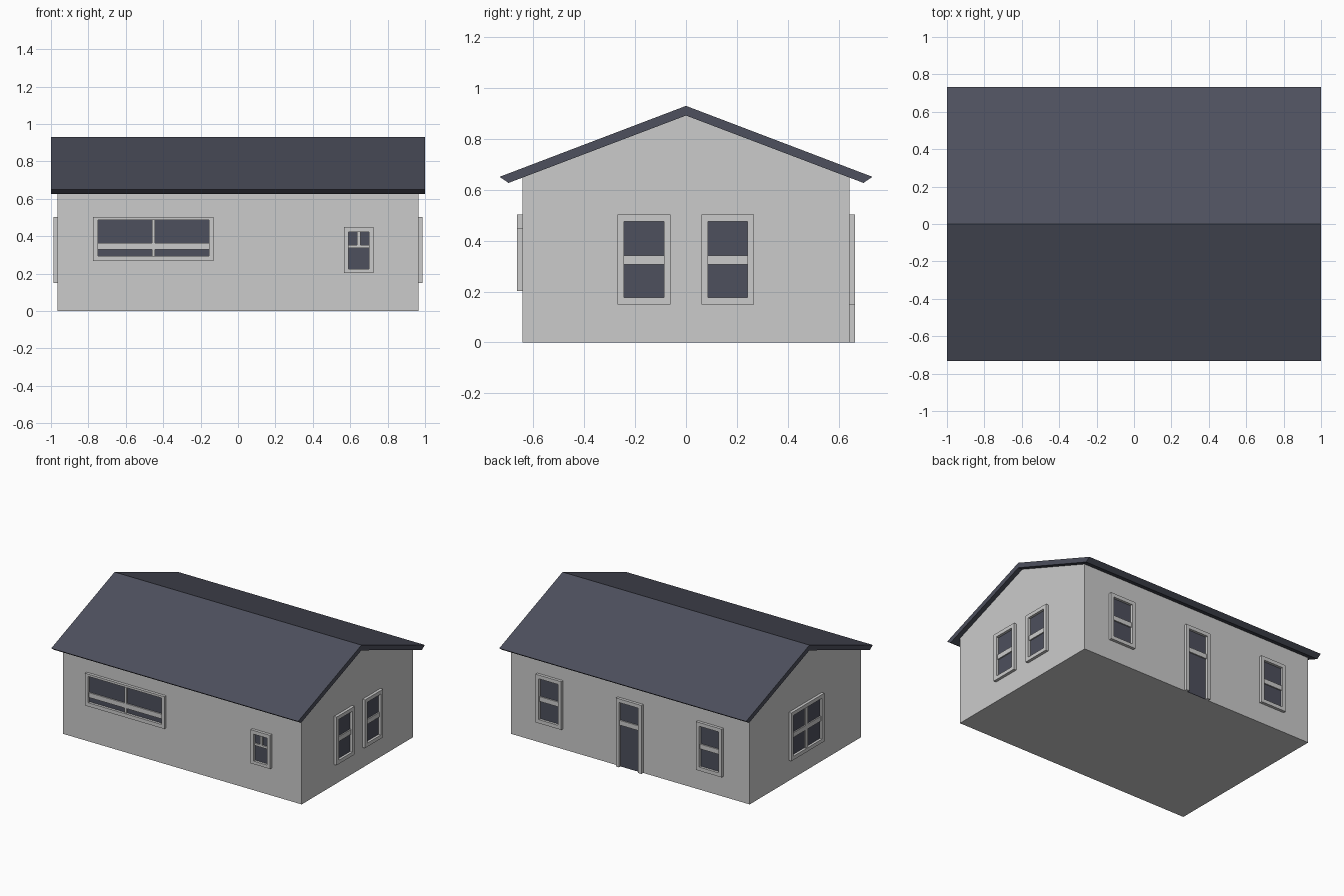
import bpy, bmesh
from math import pi
from mathutils import Matrix, Vector

if "Cube" in bpy.data.objects:
    bpy.data.objects.remove(bpy.data.objects["Cube"])

WX, WY = 0.966, 0.643        # wall half sizes
PROUD, BAR, PANE = 0.021, 0.012, 0.003  # how far trim, bars and glass stand off the wall


def material(name, rgb):
    m = bpy.data.materials.new(name)
    m.diffuse_color = (*rgb, 1)
    m.use_nodes = True
    m.node_tree.nodes["Principled BSDF"].inputs["Base Color"].default_value = m.diffuse_color
    return m


ROOF = material("slate", (0.075, 0.08, 0.11))
GLASS = material("dark_glass", (0.075, 0.08, 0.11))


def finish(bm, name, mat=None):
    bmesh.ops.recalc_face_normals(bm, faces=bm.faces)
    me = bpy.data.meshes.new(name)
    bm.to_mesh(me)
    bm.free()
    ob = bpy.data.objects.new(name, me)
    bpy.context.collection.objects.link(ob)
    if mat:
        me.materials.append(mat)
    return ob


def extrude_x(name, profile, half, mat=None):
    """Extrude a (y, z) profile along x."""
    bm = bmesh.new()
    face = bm.faces.new([bm.verts.new((-half, y, z)) for y, z in profile])
    new = bmesh.ops.extrude_face_region(bm, geom=[face])["geom"]
    bmesh.ops.translate(bm, vec=(2 * half, 0, 0),
                        verts=[v for v in new if isinstance(v, bmesh.types.BMVert)])
    return finish(bm, name, mat)


# Wall name -> (turn about z, distance from centre); u runs right seen from outside
WALLS = {"front": (0, WY), "right": (pi / 2, WX), "back": (pi, WY), "left": (-pi / 2, WX)}


def slabs(name, wall, rects, depth, mat=None):
    """Flat boxes (u0, u1, z0, z1) standing off a wall."""
    turn, dist = WALLS[wall]
    bm = bmesh.new()
    for u0, u1, z0, z1 in rects:
        c = Vector(((u0 + u1) / 2, -dist - depth / 2, (z0 + z1) / 2))
        bmesh.ops.create_cube(bm, size=1, matrix=Matrix.Rotation(turn, 4, "Z")
                              @ Matrix.Translation(c)
                              @ Matrix.Diagonal((u1 - u0, depth, z1 - z0, 1)))
    return finish(bm, name, mat)


def window(name, wall, outer, inner, bars, door=False):
    """Raised surround, thinner glazing bars and recessed dark panes."""
    a, b, c, d = outer
    p, q, r, s = inner
    trim = [(a, p, c, d), (q, b, c, d), (p, q, s, d)]
    if not door:
        trim.append((p, q, c, r))
    slabs(name + "_frame", wall, trim, PROUD)
    slabs(name + "_bars", wall, bars, BAR)
    slabs(name + "_panes", wall, [inner], PANE, GLASS)


def sash(name, wall, u, z0=0.149):
    """Standard two-pane window; with z0 = 0 it is the door."""
    door = z0 == 0
    window(name, wall, (u - .104, u + .104, z0, .502),
           (u - .078, u + .078, 0 if door else z0 + .027, .475),
           [(u - .078, u + .078, .306, .341)], door)


# Walls and roof
extrude_x("walls", [(-WY, 0), (WY, 0), (WY, .648), (0, .892), (-WY, .648)], WX)
extrude_x("roof", [(-.733, .651), (0, .93), (.733, .651),
                   (.698, .627), (0, .892), (-.698, .627)], 1.0, ROOF)

# Front: wide window and small window
window("wide_window", "front", (-.775, -.131, .267, .503), (-.749, -.155, .294, .487),
       [(-.749, -.155, .329, .364), (-.461, -.444, .364, .487), (-.461, -.444, .294, .329)])
window("small_window", "front", (.567, .725, .203, .449), (.591, .70, .225, .422),
       [(.591, .70, .337, .353), (.636, .655, .353, .422)])

# Right side pair, back pair and back door
for side, u in (("near", -.165), ("far", .164)):
    sash("side_window_" + side, "right", u)
for side, u in (("a", -.65), ("b", .65)):
    sash("back_window_" + side, "back", u)
sash("door", "back", 0, 0)

# Left side: double window
window("double_window", "left", (-.19, .19, .149, .502), (-.164, .164, .176, .475),
       [(-.164, .164, .306, .341), (-.014, .014, .341, .475), (-.014, .014, .176, .306)])
